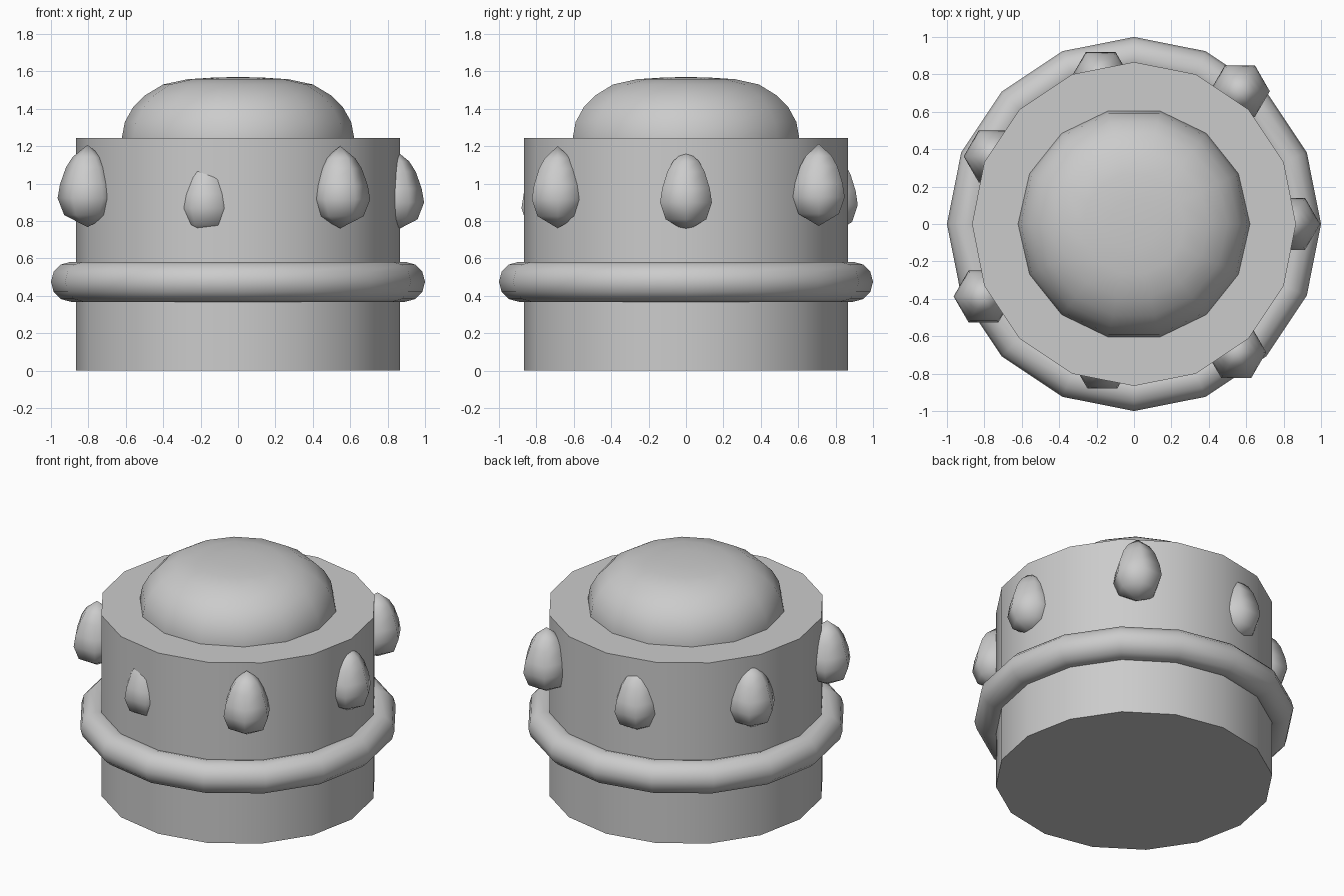
import bpy
import bmesh
import math

if "Cube" in bpy.data.objects:
    bpy.data.objects.remove(bpy.data.objects["Cube"])

grey = bpy.data.materials.new("plain_grey")
grey.diffuse_color = (0.6, 0.6, 0.6, 1)
grey.use_nodes = True
grey.node_tree.nodes["Principled BSDF"].inputs["Base Color"].default_value = grey.diffuse_color


def lathe(name, profile, sides, start=0.0, loc=(0, 0, 0), angle=40, closed=False):
    """Revolve (radius, z) points about z; merges poles and shades smooth by angle."""
    bm = bmesh.new()
    rings = []
    for r, z in profile:
        rings.append([bm.verts.new((r * math.cos(start + math.tau * i / sides),
                                    r * math.sin(start + math.tau * i / sides), z))
                      for i in range(sides)])
    pairs = list(zip(rings, rings[1:]))
    if closed:
        pairs.append((rings[-1], rings[0]))
    for a, b in pairs:
        for i in range(sides):
            j = (i + 1) % sides
            bm.faces.new((a[i], a[j], b[j], b[i]))
    if not closed:
        if profile[0][0] > 0:
            bm.faces.new(rings[0][::-1])
        if profile[-1][0] > 0:
            bm.faces.new(rings[-1])
    bmesh.ops.remove_doubles(bm, verts=bm.verts, dist=1e-5)
    bmesh.ops.recalc_face_normals(bm, faces=bm.faces)
    mesh = bpy.data.meshes.new(name)
    bm.to_mesh(mesh)
    bm.free()
    mesh.materials.append(grey)
    ob = bpy.data.objects.new(name, mesh)
    ob.location = loc
    bpy.context.collection.objects.link(ob)
    bpy.ops.object.select_all(action='DESELECT')
    ob.select_set(True)
    bpy.context.view_layer.objects.active = ob
    bpy.ops.object.shade_smooth_by_angle(angle=math.radians(angle))
    return ob


# Drum body
lathe("body", [(0.866, 0), (0.866, 1.245)], 16)

# Ring around the body
ring = [(0.893 + 0.107 * math.cos(math.tau * k / 12),
         0.475 + 0.107 * math.sin(math.tau * k / 12)) for k in range(12)]
lathe("ring", ring, 16, closed=True)

# Rounded cap on top
lathe("dome", [(0.62, 1.23), (0.62, 1.25), (0.605, 1.33), (0.56, 1.41), (0.50, 1.47),
               (0.40, 1.53), (0.27, 1.558), (0.13, 1.567), (0, 1.57)], 14)

# Seven teardrop studs, sunk into the wall by different amounts
stud = [(0, 0.77), (0.125, 0.835), (0.16, 0.925), (0.147, 1.0),
        (0.115, 1.09), (0.08, 1.145), (0, 1.21)]
for i, reach in enumerate((0.835, 0.908, 0.80, 0.833, 0.893, 0.76, 0.877)):
    a = math.tau * i / 7
    lathe(f"stud_{i + 1}", stud, 6, angle=75,
          loc=(reach * math.cos(a), reach * math.sin(a), (reach - 0.9) * 0.4))
